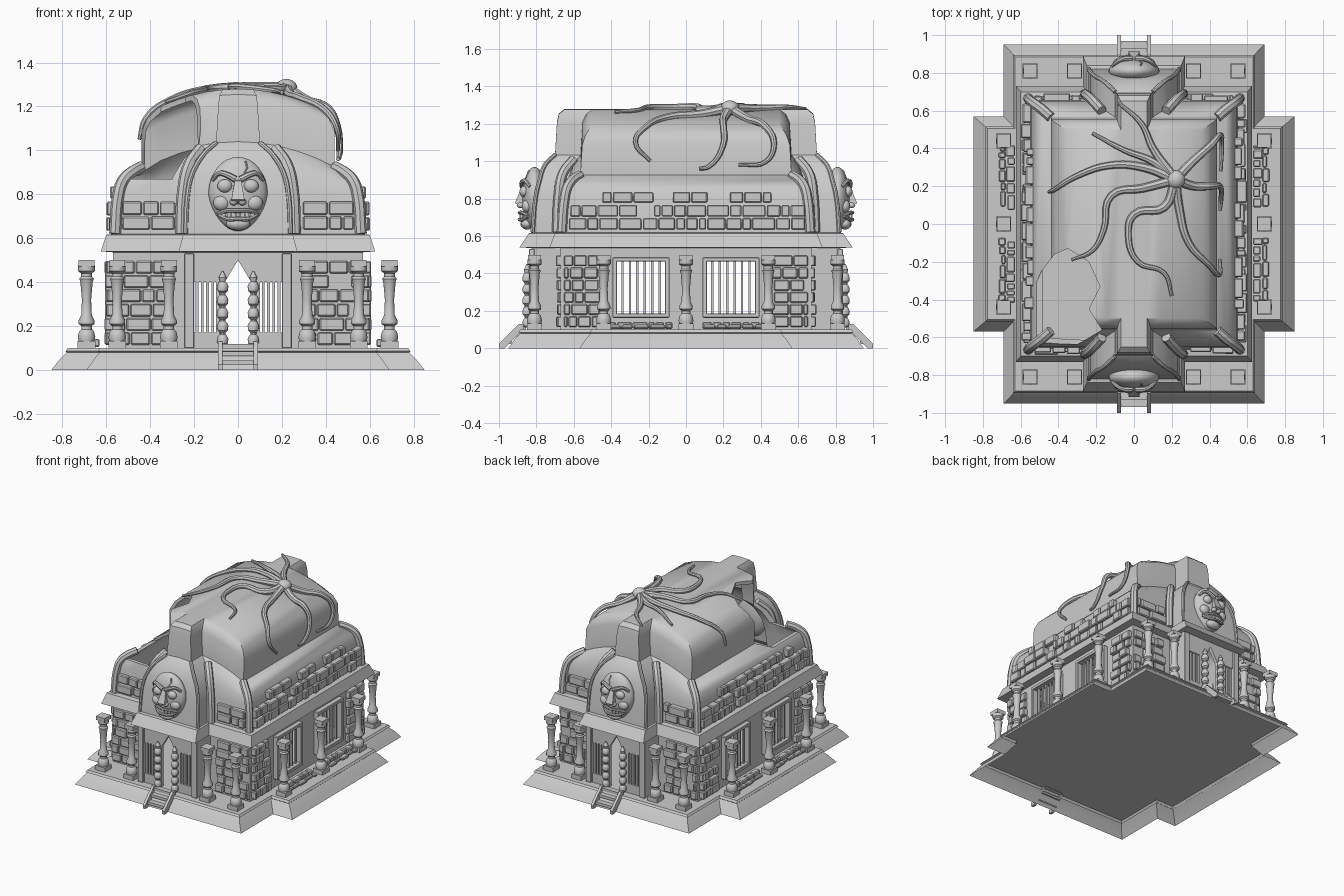
import bpy, bmesh, math, random
from mathutils import Vector, Matrix

if "Cube" in bpy.data.objects:
    bpy.data.objects.remove(bpy.data.objects["Cube"])
random.seed(7)
S = (-1, 1)

def finish(name, bm, bevel=0, recalc=True):
    if bevel:
        bmesh.ops.bevel(bm, geom=bm.edges[:], offset=bevel, segments=1, affect='EDGES')
    if recalc:
        bmesh.ops.recalc_face_normals(bm, faces=bm.faces[:])
    me = bpy.data.meshes.new(name)
    bm.to_mesh(me); bm.free()
    ob = bpy.data.objects.new(name, me)
    bpy.context.collection.objects.link(ob)
    return ob

def box(bm, x0, x1, y0, y1, z0, z1):
    c = Vector(((x0+x1)/2, (y0+y1)/2, (z0+z1)/2))
    m = Matrix.Translation(c) @ Matrix.Diagonal((abs(x1-x0), abs(y1-y0), abs(z1-z0), 1))
    bmesh.ops.create_cube(bm, size=1, matrix=m)

def prism(bm, pts, to3, d):
    a = [bm.verts.new(to3(p, d[0])) for p in pts]
    b = [bm.verts.new(to3(p, d[1])) for p in pts]
    bm.faces.new(a); bm.faces.new(b[::-1])
    for i in range(len(a)):
        j = (i+1) % len(a)
        bm.faces.new((a[i], a[j], b[j], b[i]))

def bake(ob):
    dg = bpy.context.evaluated_depsgraph_get()
    me = bpy.data.meshes.new_from_object(ob.evaluated_get(dg))
    new = bpy.data.objects.new(ob.name, me)
    bpy.context.collection.objects.link(new)
    bpy.data.objects.remove(ob)
    return new

def tube(name, pts, r, r_end=None, smooth=True):
    cu = bpy.data.curves.new(name, 'CURVE')
    cu.dimensions = '3D'; cu.bevel_depth = r; cu.bevel_resolution = 2
    cu.use_fill_caps = True; cu.resolution_u = 5
    sp = cu.splines.new('BEZIER' if smooth else 'POLY')
    p = sp.bezier_points if smooth else sp.points
    p.add(len(pts)-1)
    for i, co in enumerate(pts):
        if smooth:
            p[i].co = co; p[i].handle_left_type = p[i].handle_right_type = 'AUTO'
        else:
            p[i].co = (*co, 1)
        if r_end:
            p[i].radius = 1 + (r_end/r - 1)*i/(len(pts)-1)
    ob = bpy.data.objects.new(name, cu)
    bpy.context.collection.objects.link(ob)
    return bake(ob)

# rectangle with a projection at both y ends: chain along the front, mirrored at the back
def chain(hx, hy, px, py):
    right = [(0, py), (px, py)] + [(px+(hx-px)*t/4, hy) for t in range(5)]
    return [(-x, -y) for x, y in right[:0:-1]] + [(x, -y) for x, y in right]

def arch(x):
    return max(0, 1-(x/0.45)**2)

def loft(bm, levels, swap=False):
    rings = []
    for z, hx, hy, px, py, a in levels:
        f = chain(hx, hy, px, py)
        loop = f + [(x, -y) for x, y in f[::-1]]
        rings.append([bm.verts.new((y, x, z) if swap else (x, y, z+a*arch(x))) for x, y in loop])
    n = len(rings[0])
    for A, B in zip(rings, rings[1:]):
        for i in range(n):
            bm.faces.new((A[i], A[(i+1) % n], B[(i+1) % n], B[i]))
    R = rings[-1]; h = n//2; m = h//2
    for i in list(range(m-2)) + list(range(m+2, h-1)):
        bm.faces.new((R[i], R[i+1], R[n-2-i], R[n-1-i]))
    bm.faces.new(R[m-2:m+1] + R[n-1-m:n+2-m])
    bm.faces.new(R[m:m+3] + R[n-3-m:n-m])

# base platform with sloped skirt and floor, open underneath
bm = bmesh.new()
loft(bm, [(0, .95, .69, .57, .85, 0), (.05, .915, .655, .535, .81, 0), (.08, .885, .63, .51, .78, 0),
          (.085, .895, .64, .515, .785, 0), (.1, .885, .63, .505, .775, 0)], swap=True)
finish("base_platform", bm)

# cornice, upper walls and arched roof, one hollow shell
lev = [(.535, .56, .67, .23, .82, 0), (.54, .625, .73, .27, .89, 0), (.615, .6, .7, .25, .84, 0),
       (.62, .56, .665, .24, .82, 0), (.8, .545, .65, .23, .805, 0), (.86, .525, .635, .21, .785, .04),
       (.9, .485, .605, .16, .755, .09), (.92, .44, .565, .1, .7, .12), (1.08, .44, .555, .09, .69, .13),
       (1.125, .415, .535, .085, .68, .13), (1.15, .36, .5, .07, .65, .13)]
bm = bmesh.new()
loft(bm, lev)
roof = finish("roof_shell", bm)
hole = [(-.18, -.33), (-.24, -.2), (-.35, -.13), (-.42, -.16), (-.49, -.25), (-.535, -.35), (-.55, -.53),
        (-.5, -.645), (-.32, -.65), (-.17, -.56), (-.24, -.45)]
bm = bmesh.new()
prism(bm, hole, lambda p, d: (p[0], p[1], d), (.87, 1.5))
cutter = finish("hole_cutter", bm)
cutter.hide_render = True
so = roof.modifiers.new("thick", 'SOLIDIFY'); so.thickness = .025; so.offset = -1
bo = roof.modifiers.new("hole", 'BOOLEAN'); bo.object = cutter; bo.operation = 'DIFFERENCE'; bo.solver = 'EXACT'
bake(roof)
bpy.data.objects.remove(cutter)

# curved ribs on roof corners and beside the projecting bays
for sx in S:
    for sy in S:
        tube("corner_rib", [(sx*l[1], sy*l[2], l[0]+l[5]*arch(l[1])) for l in lev[3:8]], .027)
        tube("bay_rib", [(sx*x, sy*y, z) for x, y, z in ((.26, .69, .62), (.25, .68, .82), (.225, .66, .93), (.17, .6, 1.01))], .027)
        tube("bay_edge_rib", [(sx*l[3], sy*l[4], l[0]+l[5]*arch(l[3])) for l in lev[3:8]], .012)

# lower walls with window and door openings
wall, bars, frame = bmesh.new(), bmesh.new(), bmesh.new()
for s in S:
    for a, b, z0, z1 in ((-.67, -.38, .1, .54), (-.1, .1, .1, .54), (.38, .67, .1, .54),
                         (-.38, .38, .1, .18), (-.38, .38, .47, .54)):
        box(wall, s*.54, s*.57, a, b, z0, z1)
    for c in (-.24, .24):
        for y in (c-.14, c+.14):
            box(frame, s*.56, s*.605, y-.012, y+.012, .165, .485)
        for z in (.175, .475):
            box(frame, s*.56, s*.605, c-.15, c+.15, z-.012, z+.012)
        for i in range(6):
            y = c-.1+i*.04
            box(bars, s*.565, s*.58, y-.006, y+.006, .18, .47)
    for t in S:
        box(wall, t*.22, t*.57, s*.64, s*.67, .1, .54)
        box(wall, t*.22, t*.24, s*.66, s*.82, .1, .54)
        for a, b, z0, z1 in ((.06, .1, .1, .4), (.2, .24, .1, .4), (.1, .2, .1, .17)):
            box(wall, t*a, t*b, s*.80, s*.825, z0, z1)
        prism(wall, [(0, .5), (.06, .4), (.24, .4), (.24, .54), (0, .54)],
              lambda p, d: (t*p[0], d, p[1]), (s*.80, s*.825))
        for i in range(4):
            x = .115+i*.024
            box(bars, t*(x-.006), t*(x+.006), s*.805, s*.82, .17, .4)
        box(frame, t*.2, t*.245, s*.81, s*.84, .1, .53)
# clear the inner main wall behind the door so the passage stays open
finish("lower_walls", wall); finish("window_bars", bars); finish("window_frames", frame, .003)

# stone bricks
bm = bmesh.new()
def bricks(put, a0, a1, z0, z1, rows, wmin, wmax, skip=0):
    h = (z1-z0)/rows
    for r in range(rows):
        a = a0 + random.uniform(0, .02)
        while a < a1-.02:
            w = min(random.uniform(wmin, wmax), a1-a)
            if random.random() >= skip:
                put(a+.003, a+w-.003, z0+r*h+.004, z0+(r+1)*h-.004, random.uniform(-.008, .008))
            a += w
for s in S:
    side = lambda d0, d1: (lambda a, b, z0, z1, j: box(bm, s*d0, s*(d1+j), a, b, z0, z1))
    bricks(side(.54, .593), -.64, .64, .63, .77, 2, .04, .13, .06)
    bricks(side(.53, .575), -.46, .46, .775, .84, 1, .04, .12, .2)
    bricks(side(.63, .675), -.42, -.07, .1, .145, 1, .03, .09)
    bricks(side(.63, .675), .07, .42, .1, .145, 1, .03, .09)
    bricks(side(.68, .71), -.42, -.07, .1, .13, 1, .03, .09)
    bricks(side(.68, .71), .07, .42, .1, .13, 1, .03, .09)
    for t in S:
        bricks(lambda a, b, z0, z1, j: box(bm, s*.56, s*(.6+j), t*a, t*b, z0, z1), .45, .655, .11, .5, 6, .05, .11, .05)
        bricks(lambda a, b, z0, z1, j: box(bm, t*a, t*b, s*.66, s*(.69+j), z0, z1), .29, .57, .11, .5, 6, .06, .12, .05)
        bricks(lambda a, b, z0, z1, j: box(bm, t*a, t*b, s*.64, s*(.685+j), z0, z1), .28, .53, .635, .77, 2, .05, .15)
finish("stone_bricks", bm, .006)

# lathe helper, used for columns and door posts
def lathe(bm, prof, cx, cy, n):
    rings = [[bm.verts.new((cx+r*math.cos(2*math.pi*i/n), cy+r*math.sin(2*math.pi*i/n), z)) for i in range(n)] for r, z in prof]
    for A, B in zip(rings, rings[1:]):
        for i in range(n):
            bm.faces.new((A[i], A[(i+1) % n], B[(i+1) % n], B[i]))
    bm.faces.new(rings[0][::-1]); bm.faces.new(rings[-1])

col = [(.036, .13), (.04, .15), (.034, .175), (.024, .185), (.024, .2), (.036, .21), (.036, .225), (.024, .25),
       (.021, .32), (.028, .4), (.033, .415), (.025, .425), (.025, .44), (.038, .45), (.038, .475)]
spots = [(s*.69, y) for s in S for y in (-.44, 0, .44)] + [(s*x, t*.81) for s in S for t in S for x in (.315, .55)]
for x, y in spots:
    bm = bmesh.new()
    box(bm, x-.04, x+.04, y-.04, y+.04, .1, .132)
    box(bm, x-.036, x+.036, y-.036, y+.036, .472, .5)
    lathe(bm, col, x, y, 12)
    finish("column", bm)
bead = []
for i in range(5):
    z = .11+i*.06
    bead += [(.014, z), (.024, z+.01), (.026, z+.03), (.02, z+.045), (.013, z+.052)]
for s in S:
    for t in S:
        bm = bmesh.new()
        lathe(bm, bead + [(.018, .42), (.003, .45)], t*.07, s*.85, 10)
        finish("door_post", bm)

# stone masks above both doors
def ball(bm, c, r, shape=None, u=16, v=10):
    vs = bmesh.ops.create_uvsphere(bm, u_segments=u, v_segments=v, radius=1)['verts']
    for p in vs:
        k = shape(p.co.z) if shape else 1
        p.co = Vector((c[0]+p.co.x*r[0]*k, c[1]+p.co.y*r[1], c[2]+p.co.z*r[2]))
for s in S:
    bm = bmesh.new()
    ball(bm, (0, s*.81, .8), (.125, .065, .17), lambda z: 1.08 if z > 0 else 1.08+.2*z, 24, 16)
    for t in S:
        ball(bm, (t*.06, s*.866, .838), (.034, .024, .03))
        ball(bm, (t*.075, s*.85, .76), (.038, .028, .035))
        ball(bm, (t*.02, s*.885, .765), (.018, .02, .016))
    ball(bm, (0, s*.85, .665), (.055, .035, .03))
    prism(bm, [(.855, .87), (.88, .86), (.915, .775), (.86, .75)], lambda p, d: (d*(2 if p[1] < .8 else 1), s*p[0], p[1]), (-.015, .015))
    for i in range(7):
        x = (i-3)*.021
        box(bm, x-.009, x+.009, s*.84, s*(.89-abs(x)*.3), .695, .718)
    finish("stone_mask", bm)
    for t in S:
        tube("mask_brow", [(t*.012, s*.875, .868), (t*.05, s*.876, .888), (t*.085, s*.862, .895), (t*.115, s*.835, .865)], .016, .009)
    for z in (.725, .688):
        tube("mask_lip", [(-.09, s*.845, .71), (-.05, s*.875, z), (0, s*.89, z), (.05, s*.875, z), (.09, s*.845, .71)], .01)
    tube("mask_crack", [(.035, s*.84, .95), (.042, s*.852, .92), (.03, s*.862, .9), (.04, s*.868, .87)], .005, .002, False)

# short ladders in front of the doors
for s in S:
    bm = bmesh.new()
    for t in S:
        prism(bm, [(1, 0), (.97, 0), (.87, .1), (.87, .13), (.895, .13), (1, .025)], lambda p, d: (d, s*p[0], p[1]), (t*.07, t*.09))
    for z in (.035, .075, .11):
        y = .985-z
        box(bm, -.08, .08, s*(y-.02), s*(y+.02), z-.012, z+.008)
    finish("ladder", bm)

# roots creeping over the roof from one point; two-number points lie on the roof
def on_roof(p):
    return p if len(p) == 3 else (p[0], p[1], 1.16+.13*arch(p[0]))
hub = (.22, .235, 1.285)
roots = [
    [(.1, .4), (.04, .53), (-.08, .64, 1.28)],
    [(.1, .33), (-.05, .39), (-.22, .48)],
    [(.05, .3), (-.13, .31), (-.31, .25), (-.425, .18, 1.14), (-.45, .17, 1.05)],
    [(.05, .19), (-.12, .15), (-.16, -.03), (-.22, -.14), (-.33, -.19)],
    [(.16, .09), (0, .05), (-.03, -.06), (.02, -.2), (.16, -.26), (.2, -.38)],
    [(.24, .08), (.29, -.1), (.4, -.22, 1.18), (.45, -.27, 1.1), (.455, -.19, 1.0)],
    [(.32, .2), (.41, .2, 1.19), (.455, .2, 1.09), (.46, .12, .97), (.455, .07, .96)],
    [(.31, .33), (.41, .42, 1.19), (.455, .47, 1.1), (.465, .43, 1.0), (.46, .28, .98)],
]
for r in roots:
    tube("roof_root", [hub] + [on_roof(p) for p in r], .026, .009)
bm = bmesh.new()
ball(bm, hub, (.05, .05, .04))
finish("root_hub", bm)

# smooth curved parts, keep hard edges
bpy.ops.object.select_all(action='DESELECT')
for ob in bpy.context.scene.objects:
    ob.select_set(True)
    bpy.context.view_layer.objects.active = ob
bpy.ops.object.shade_smooth_by_angle(angle=math.radians(35))
